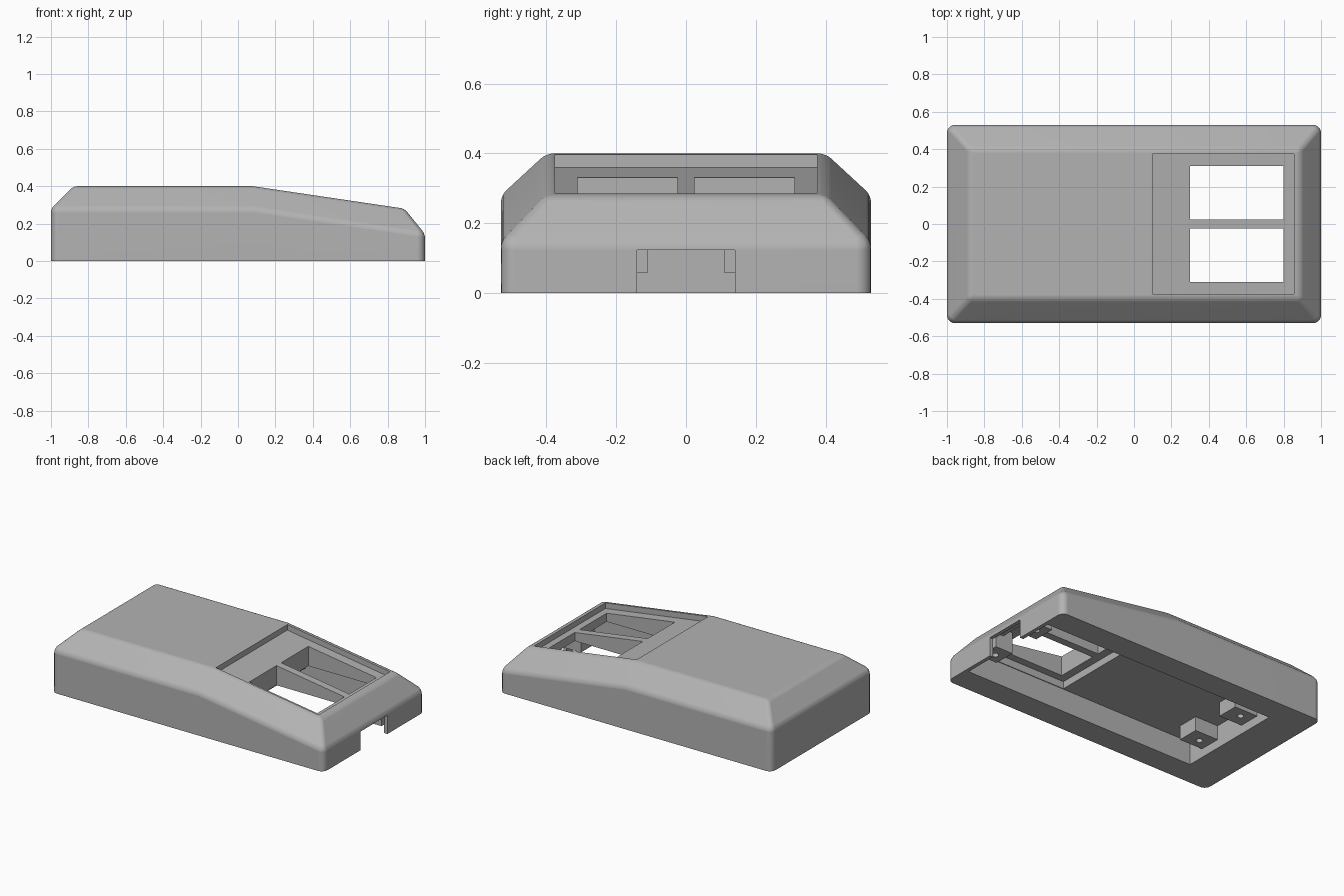
import bpy, bmesh
from mathutils import Vector

cube = bpy.data.objects.get("Cube")
if cube:
    bpy.data.objects.remove(cube, do_unlink=True)

SLOPE = -0.148      # fall of the sloped deck per unit x
BREAK = 0.08        # x where the deck starts to fall

grey = bpy.data.materials.new("plain_grey")
grey.use_nodes = True
colour = (0.45, 0.45, 0.45, 1)
grey.diffuse_color = colour
grey.node_tree.nodes["Principled BSDF"].inputs["Base Color"].default_value = colour


def add(name, bm):
    bmesh.ops.recalc_face_normals(bm, faces=bm.faces)
    mesh = bpy.data.meshes.new(name)
    bm.to_mesh(mesh)
    bm.free()
    obj = bpy.data.objects.new(name, mesh)
    bpy.context.collection.objects.link(obj)
    mesh.materials.append(grey)
    return obj


def box(name, lo, hi, slope=0):
    """Box between two corners, optionally sheared down along x."""
    bm = bmesh.new()
    bmesh.ops.create_cube(bm, size=1)
    for v in bm.verts:
        v.co = Vector([lo[i] + (v.co[i] + 0.5) * (hi[i] - lo[i]) for i in range(3)])
        v.co.z += slope * (v.co.x - BREAK)
    return add(name, bm)


def apply(obj, mod):
    bpy.ops.object.select_all(action='DESELECT')
    bpy.context.view_layer.objects.active = obj
    obj.select_set(True)
    bpy.ops.object.modifier_apply(modifier=mod.name)


def cut(obj, cutter):
    mod = obj.modifiers.new("cut", 'BOOLEAN')
    mod.operation, mod.solver, mod.object = 'DIFFERENCE', 'EXACT', cutter
    cutter.hide_render = True
    apply(obj, mod)
    bpy.data.objects.remove(cutter, do_unlink=True)


# Case: three stations per level, with chamfered shoulders and a falling front deck
W, T = 0.53, 0.40
low = 0.28 + SLOPE * (1 - BREAK)
deck = 0.40 + SLOPE * (0.89 - BREAK)
half = [(-1, W, 0), (BREAK, W, 0), (1, W, 0),
        (-1, W, 0.28), (BREAK, W, 0.28), (1, W, low),
        (-0.88, T, 0.4), (BREAK, T, 0.4), (0.89, T, deck)]
bm = bmesh.new()
p = [bm.verts.new(c) for c in half]
n = [bm.verts.new((x, -y, z)) for x, y, z in half]
for i in (0, 1, 3, 4):
    for s in (p, n):
        bm.faces.new((s[i], s[i + 1], s[i + 4], s[i + 3]))
for a, b in ((0, 1), (1, 2), (0, 3), (3, 6), (2, 5), (5, 8), (6, 7), (7, 8)):
    bm.faces.new((p[a], p[b], n[b], n[a]))
weight = bm.edges.layers.float.new("bevel_weight_edge")
for e in bm.edges:
    a, b = (v.co for v in e.verts)
    if abs(a.x - b.x) < 0.01 and abs(a.y - b.y) < 0.01 and abs(a.x) > 0.9:
        e[weight] = 1.0                       # upright corners
    elif max(a.z, b.z) > 0.01 and not (abs(a.x - BREAK) < 0.01 and abs(b.x - BREAK) < 0.01):
        e[weight] = 0.5                       # shoulders and deck edges
shell = add("case_shell", bm)
bevel = shell.modifiers.new("round", 'BEVEL')
bevel.limit_method, bevel.width, bevel.segments = 'WEIGHT', 0.042, 5
apply(shell, bevel)

# Underside cavity and the deeper pocket beneath the display
cut(shell, box("cavity", (-0.74, -0.365, -0.1), (0.975, 0.365, 0.152)))
cut(shell, box("display_pocket", (0.245, -0.36, 0.1), (0.92, 0.36, 0.2)))
# Sloped display recess and its two windows
cut(shell, box("recess", (0.1, -0.375, 0.363), (0.855, 0.375, 0.6), SLOPE))
for y in (-0.31, 0.025):
    cut(shell, box("window", (0.3, y, 0.1), (0.8, y + 0.285, 0.5)))
# Cable notch in the front wall
cut(shell, box("notch", (0.95, -0.14, -0.1), (1.1, 0.14, 0.124)))

bpy.ops.object.select_all(action='DESELECT')
shell.select_set(True)
bpy.context.view_layer.objects.active = shell
bpy.ops.object.shade_smooth_by_angle(angle=0.5)
shell.modifiers.new("flat_panels", 'WEIGHTED_NORMAL').keep_sharp = True

# Screw bosses hanging in the cavity corners, each with a blind hole
for end, x0, x1, hole_x, top in (("rear", -0.75, -0.57, -0.665, 0.17),
                                 ("front", 0.85, 0.978, 0.915, 0.153)):
    for side, s in (("left", 1), ("right", -1)):
        y0, y1 = sorted((s * 0.11, s * 0.255))
        boss = box(f"{end}_{side}_screw_boss", (x0, y0, 0.058), (x1, y1, top))
        bm = bmesh.new()
        bmesh.ops.create_cone(bm, cap_ends=True, segments=24, radius1=0.02,
                              radius2=0.02, depth=0.1)
        bmesh.ops.translate(bm, verts=bm.verts, vec=(hole_x, s * 0.19, 0.07))
        cut(boss, add("screw_hole", bm))
        if end == "front":                    # stem joining the pocket ceiling
            box(f"front_{side}_boss_stem", (x0, y0, 0.152), (0.925, y1, 0.21))
